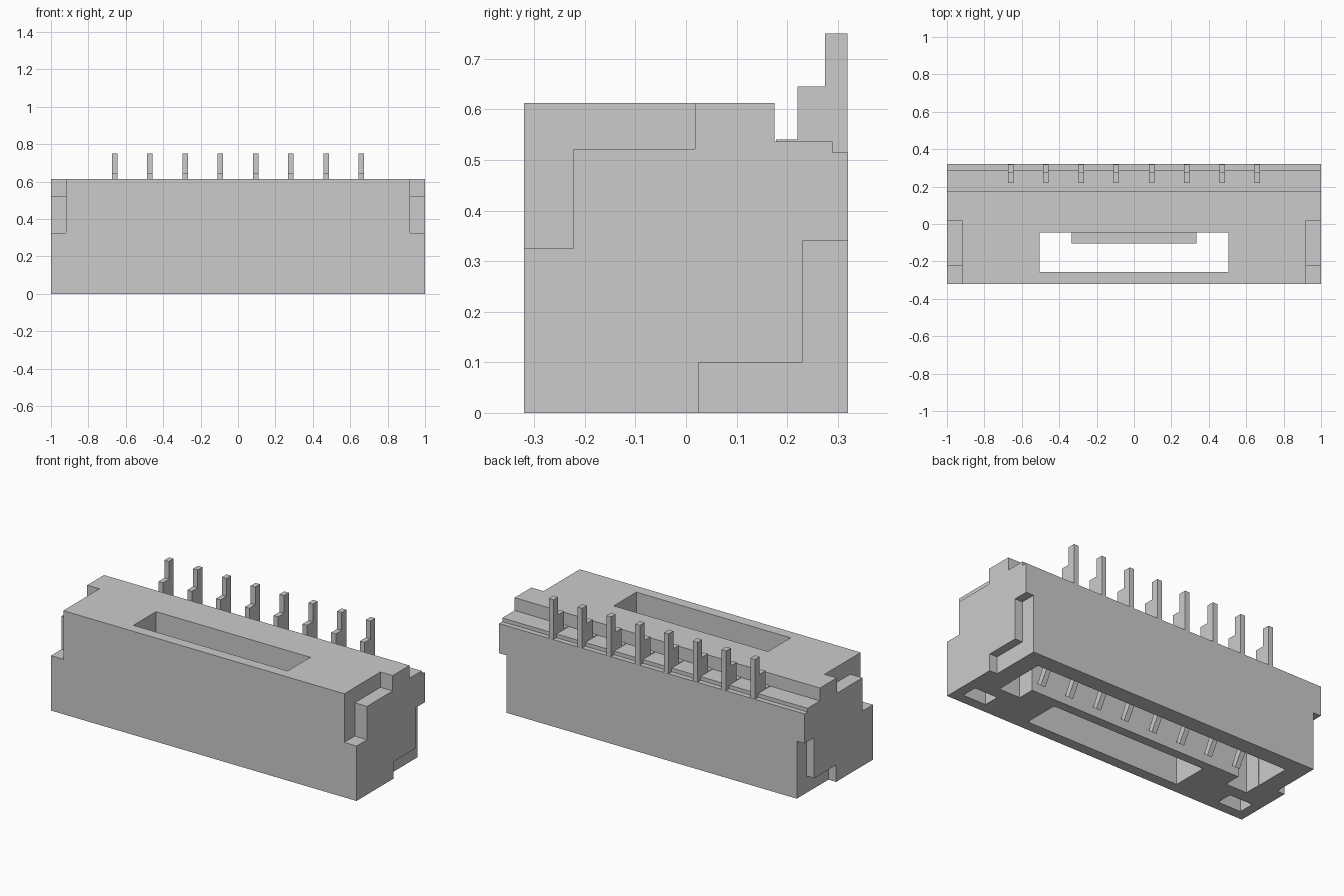
import bpy, bmesh

if "Cube" in bpy.data.objects:
    bpy.data.objects.remove(bpy.data.objects["Cube"])


def prism(name, profile, x0, x1):
    """Extrude a (y, z) profile along x."""
    bm = bmesh.new()
    face = bm.faces.new([bm.verts.new((x0, y, z)) for y, z in profile])
    ext = bmesh.ops.extrude_face_region(bm, geom=[face])["geom"]
    verts = [v for v in ext if isinstance(v, bmesh.types.BMVert)]
    bmesh.ops.translate(bm, verts=verts, vec=(x1 - x0, 0, 0))
    bmesh.ops.recalc_face_normals(bm, faces=bm.faces)
    me = bpy.data.meshes.new(name)
    bm.to_mesh(me)
    bm.free()
    ob = bpy.data.objects.new(name, me)
    bpy.context.collection.objects.link(ob)
    return ob


def rect(y0, y1, z0, z1):
    return [(y0, z0), (y1, z0), (y1, z1), (y0, z1)]


def cut(target, profile, x0, x1):
    """Subtract an extruded profile and discard the cutter."""
    cutter = prism("cutter", profile, x0, x1)
    cutter.hide_render = True
    mod = target.modifiers.new("cut", "BOOLEAN")
    mod.operation = "DIFFERENCE"
    mod.solver = "EXACT"
    mod.object = cutter
    bpy.context.view_layer.objects.active = target
    bpy.ops.object.modifier_apply(modifier=mod.name)
    bpy.data.objects.remove(cutter)


# Housing with the stepped rear ledge
housing = prism("housing", [(-.32, 0), (.32, 0), (.32, .515), (.29, .515), (.29, .537),
                            (.175, .537), (.175, .613), (-.32, .613)], -1, 1)

# Plug cavity, and latch window running right through
cut(housing, rect(.01, .225, -.1, .48), -.84, .84)
cut(housing, rect(-.257, -.045, -.1, .8), -.505, .505)

upper_notch = [(-.5, .325), (-.222, .325), (-.222, .522), (.018, .522), (.018, .8), (-.5, .8)]
lower_notch = [(.025, -.1), (.5, -.1), (.5, .34), (.23, .34), (.23, .10), (.025, .10)]
for s in (-1, 1):
    # Stepped corner notches, upper front and lower rear
    cut(housing, upper_notch, s * .92, s * 1.1)
    cut(housing, lower_notch, s * .95, s * 1.1)
    # Keying slots at the cavity ends, and blind pockets underneath
    cut(housing, rect(-.09, .05, -.1, .478), s * .70, s * .838)
    cut(housing, rect(-.26, -.165, -.1, .25), s * .79, s * .94)

# Latch bar inside the window
prism("latch_bar", rect(-.105, -.04, .12, .35), -.335, .335)

# Row of contacts: stepped tail above, bent spring tip in the cavity
contact = [(.178, .541), (.22, .541), (.22, .645), (.275, .645), (.275, .75), (.319, .75),
           (.319, .505), (.12, .505), (.12, .14), (.05, .02), (.025, .04), (.075, .14),
           (.075, .53), (.178, .53)]
for i in range(8):
    x = (i - 3.5) * .1885
    prism(f"contact_{i + 1}", contact, x - .015, x + .015)
